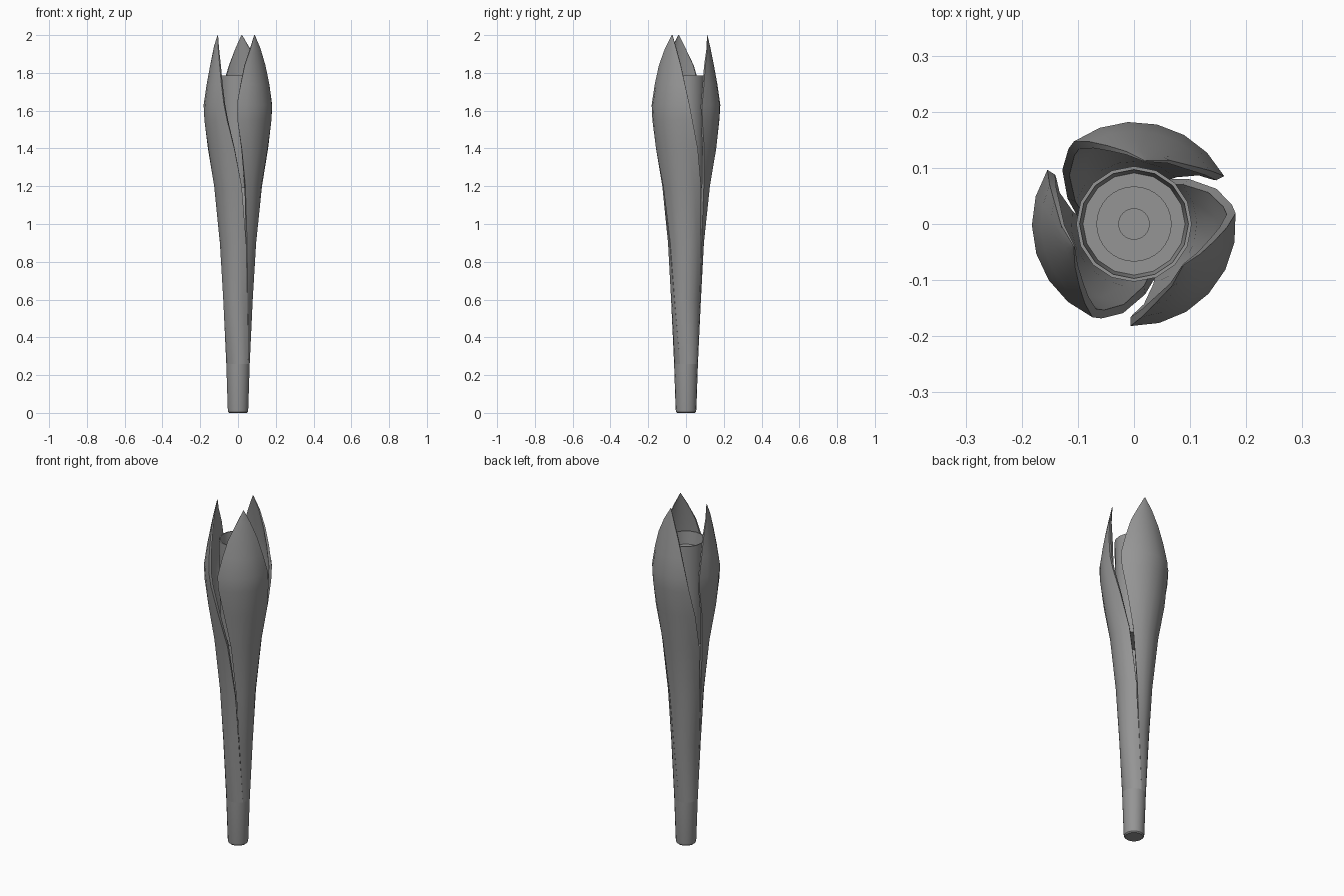
import bpy, bmesh, math

cube = bpy.data.objects.get("Cube")
if cube:
    bpy.data.objects.remove(cube, do_unlink=True)

# Single brushed metal colour
GREY = (0.3, 0.3, 0.3, 1)
metal = bpy.data.materials.new("grey_metal")
metal.use_nodes = True
metal.diffuse_color = GREY
metal.node_tree.nodes["Principled BSDF"].inputs["Base Color"].default_value = GREY


def polar(r, degrees, z):
    a = math.radians(degrees)
    return (r * math.cos(a), r * math.sin(a), z)


def finish(bm, name):
    bmesh.ops.remove_doubles(bm, verts=bm.verts, dist=0.0002)
    bmesh.ops.recalc_face_normals(bm, faces=bm.faces)
    mesh = bpy.data.meshes.new(name)
    bm.to_mesh(mesh)
    bm.free()
    mesh.materials.append(metal)
    obj = bpy.data.objects.new(name, mesh)
    bpy.context.collection.objects.link(obj)
    bpy.ops.object.select_all(action='DESELECT')
    obj.select_set(True)
    bpy.context.view_layer.objects.active = obj
    bpy.ops.object.shade_smooth_by_angle(angle=math.radians(32))
    return obj


def lathe(name, profile, sides, start=0):
    """Revolve (radius, z) points and cap both ends."""
    bm = bmesh.new()
    rings = [[bm.verts.new(polar(r, start + 360 * i / sides, z)) for i in range(sides)]
             for r, z in profile]
    for a, b in zip(rings, rings[1:]):
        for i in range(sides):
            j = (i + 1) % sides
            bm.faces.new((a[i], a[j], b[j], b[i]))
    bm.faces.new(rings[0])
    bm.faces.new(rings[-1])
    return finish(bm, name)


def petal(name, rows, tip_angle, segments=6):
    """Curved shell; rows are (z, radius, low angle, high angle, thickness)."""
    bm = bmesh.new()
    skins = []
    for side in (0, 1):
        skins.append([[bm.verts.new(polar(r - side * t, tip_angle + lo + (hi - lo) * i / segments, z))
                       for i in range(segments + 1)] for z, r, lo, hi, t in rows])
    for skin in skins:
        for a, b in zip(skin, skin[1:]):
            for i in range(segments):
                bm.faces.new((a[i], a[i + 1], b[i + 1], b[i]))
    outer, inner = skins
    # Side edges of the shell
    for k in range(len(rows) - 1):
        for i in (0, segments):
            bm.faces.new((outer[k][i], outer[k + 1][i], inner[k + 1][i], inner[k][i]))
    # Top and bottom edges
    for k in (0, -1):
        for i in range(segments):
            bm.faces.new((outer[k][i], outer[k][i + 1], inner[k][i + 1], inner[k][i]))
    return finish(bm, name)


# Handle with a rounded foot; its core runs up inside the petals
lathe("handle", [(0.047, 0), (0.053, 0.006), (0.055, 0.02), (0.063, 0.26),
                 (0.051, 0.26), (0.058, 0.75)], 18, 10)

# Three petals that wrap around the handle and open to pointed tips
ROWS = [
    (0.26, 0.063, 10, 130, 0.012),
    (0.60, 0.079, -10, 109, 0.013),
    (0.90, 0.096, -20, 97, 0.014),
    (1.20, 0.127, -32, 79, 0.015),
    (1.40, 0.160, -43, 63, 0.016),
    (1.55, 0.178, -51, 51, 0.016),
    (1.63, 0.182, -52, 46, 0.016),
    (1.74, 0.166, -45, 38, 0.013),
    (1.84, 0.148, -36, 29, 0.010),
    (1.93, 0.130, -19, 16, 0.006),
    (2.00, 0.115, -1, 1, 0.002),
]
for i, label in enumerate(("back", "right", "left")):
    petal(label + "_petal", ROWS, 80 + 120 * i)

# Inner cup with a recessed floor
lathe("burner_cup", [(0.093, 1.19), (0.103, 1.785), (0.097, 1.785), (0.091, 1.71)], 16)

# Thin stepped discs on the cup floor
lathe("burner_plate", [(0.067, 1.708), (0.067, 1.713)], 32)
lathe("burner_nozzle", [(0.028, 1.71), (0.028, 1.717)], 24)
